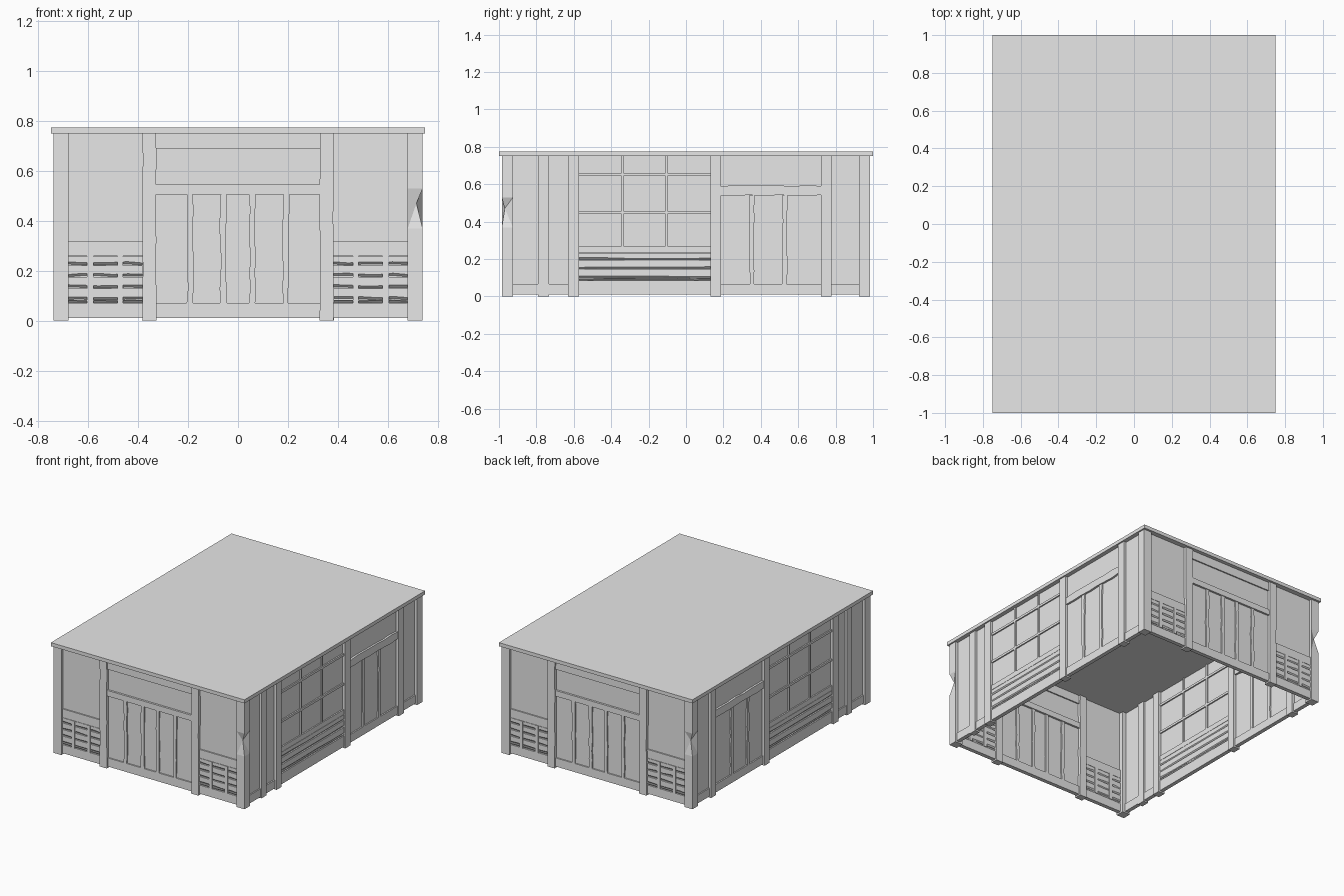
import bpy, bmesh, random

random.seed(4)
if "Cube" in bpy.data.objects:
    bpy.data.objects.remove(bpy.data.objects["Cube"], do_unlink=True)

grey = bpy.data.materials.new("plain_grey")
grey.use_nodes = True
COLOUR = (0.8, 0.8, 0.8, 1)
grey.diffuse_color = COLOUR
grey.node_tree.nodes["Principled BSDF"].inputs["Base Color"].default_value = COLOUR

HX, HY, TOP = 0.74, 0.985, 0.75      # wall half sizes and height
POST, RAIL, STILE, PANEL = (0, 0.05), (0.006, 0.044), (0.011, 0.039), (0.02, 0.03)

# Each wall maps (along, depth inward, height) to the model
walls = {
    "front": lambda u, d, z: (u, d - HY, z),
    "back": lambda u, d, z: (-u, HY - d, z),
    "right": lambda u, d, z: (HX - d, u, z),
    "left": lambda u, d, z: (d - HX, u, z),
}


def finish(name, bm):
    bmesh.ops.recalc_face_normals(bm, faces=bm.faces)
    mesh = bpy.data.meshes.new(name)
    bm.to_mesh(mesh)
    bm.free()
    mesh.materials.append(grey)
    obj = bpy.data.objects.new(name, mesh)
    bpy.context.collection.objects.link(obj)
    return obj


def loft(bm, rings):
    """Skin a row of closed rings and cap both ends."""
    rows = [[bm.verts.new(p) for p in ring] for ring in rings]
    n = len(rows[0])
    for a, b in zip(rows, rows[1:]):
        for i in range(n):
            j = (i + 1) % n
            bm.faces.new((a[i], a[j], b[j], b[i]))
    bm.faces.new(rows[0])
    bm.faces.new(rows[-1])


def board(bm, place, u0, u1, z0, z1, depth, wobble=0):
    """A plank, hewn unevenly along its long edges when wobble is set."""
    d0, d1 = depth
    upright = z1 - z0 > u1 - u0
    n = 7 if wobble else 1
    rings = []
    for k in range(n + 1):
        t = k / n
        a, b = (random.uniform(-wobble, wobble) for _ in range(2))
        if upright:
            z = z0 + (z1 - z0) * t
            ring = [(u0 + a, d0, z), (u1 + b, d0, z), (u1 + b, d1, z), (u0 + a, d1, z)]
        else:
            u = u0 + (u1 - u0) * t
            ring = [(u, d0, z0 + a), (u, d0, z1 + b), (u, d1, z1 + b), (u, d1, z0 + a)]
        rings.append([place(*p) for p in ring])
    loft(bm, rings)


def slat(bm, place, u0, u1, z0, z1):
    """A louvre slat whose lower edges slope back to the panel."""
    d0, d1 = STILE
    rings = []
    for k in range(6):
        u = u0 + (u1 - u0) * k / 5
        s = random.uniform(-0.003, 0.003)
        ring = [(d0, z1 - 0.002), (d0, z0 + 0.01 + s), (0.021, z0 + s),
                (0.029, z0 + s), (d1, z0 + 0.01 + s), (d1, z1 - 0.002)]
        rings.append([place(u, d, z) for d, z in ring])
    loft(bm, rings)


def boards(name, place, specs, depth, wobble=0):
    bm = bmesh.new()
    for s in specs:
        board(bm, place, *s, depth, wobble)
    return finish(name, bm)


def slats(name, place, spans, levels):
    bm = bmesh.new()
    for u0, u1 in spans:
        for z0, z1 in zip(levels, levels[1:]):
            slat(bm, place, u0, u1, z0, z1)
    return finish(name, bm)


def both(u0, u1, z0, z1):
    return [(u0, u1, z0, z1), (-u1, -u0, z0, z1)]


# Roof slab
bm = bmesh.new()
board(bm, lambda u, d, z: (u, d, z), -0.75, 0.75, TOP, 0.775, (-1, 1))
finish("roof", bm)

# Corner posts, two of them chipped on the outer edge
for sx, sy, label in ((1, -1, "front_right"), (-1, 1, "back_left"),
                      (-1, -1, "front_left"), (1, 1, "back_right")):
    bm = bmesh.new()
    rings = []
    for z in (0, 0.37, 0.47, 0.53, TOP):
        cut = z == 0.47 and sx != sy
        x, y = HX - 0.025 * cut, HY - 0.016 * cut
        rings.append([(sx * px, sy * py, z) for px, py in
                      ((x, y), (0.68, HY), (0.68, 0.925), (HX, 0.925))])
    loft(bm, rings)
    bmesh.ops.triangulate(bm, faces=bm.faces)
    finish("corner_post_" + label, bm)

# Short walls: central planked door between two louvred bays
for side in ("front", "back"):
    at = walls[side]
    boards(side + "_posts", at, both(0.328, 0.383, 0, TOP), POST, 0.002)
    boards(side + "_rails", at, [(-0.33, 0.33, 0.505, 0.545)], RAIL)
    boards(side + "_frame", at, [(-0.33, 0.33, 0.69, TOP), (-0.33, 0.33, 0.01, 0.07)]
           + both(0.38, 0.685, 0.01, 0.07) + both(0.38, 0.685, 0.26, 0.32), STILE)
    boards(side + "_door_battens", at, both(0.18, 0.203, 0.07, 0.505)
           + both(0.047, 0.071, 0.07, 0.505), STILE, 0.003)
    boards(side + "_louvre_stiles", at, both(0.46, 0.483, 0.07, 0.26)
           + both(0.58, 0.605, 0.07, 0.26), RAIL)
    boards(side + "_panels", at, [(-0.33, 0.33, 0.06, TOP)]
           + both(0.38, 0.685, 0.06, TOP), PANEL)
    slats(side + "_louvre_slats", at, ((0.383, 0.68), (-0.68, -0.383)),
          (0.07, 0.085, 0.132, 0.178, 0.224, 0.26))

# Long walls: latticed window, planked door and plain end bays
for side in ("right", "left"):
    at = walls[side]
    boards(side + "_posts", at, [(u, u + 0.057, 0, TOP) for u in (-0.63, 0.13, 0.722)], POST)
    boards(side + "_end_stile", at, [(-0.79, -0.733, 0, TOP)], RAIL)
    boards(side + "_bottom_rails", at, [(-0.93, -0.63, 0.01, 0.067),
           (0.185, 0.725, 0.01, 0.067), (0.775, 0.93, 0.01, 0.067),
           (-0.575, 0.135, 0.01, 0.085), (-0.575, 0.135, 0.235, 0.27)], STILE)
    boards(side + "_door_lintel", at, [(0.185, 0.725, 0.54, 0.592)], RAIL, 0.004)
    boards(side + "_door_battens", at, [(0.34, 0.363, 0.067, 0.54),
           (0.515, 0.54, 0.067, 0.54)], STILE, 0.003)
    boards(side + "_window_bars", at, [(-0.575, 0.135, z, z + 0.016) for z in (0.44, 0.645)]
           + [(u, u + 0.012, 0.27, TOP) for u in (-0.345, -0.11)], STILE)
    boards(side + "_panels", at, [(-0.93, 0.93, 0.06, TOP)], PANEL)
    slats(side + "_sill_slats", at, ((-0.573, 0.13),), (0.085, 0.098, 0.148, 0.196, 0.235))
